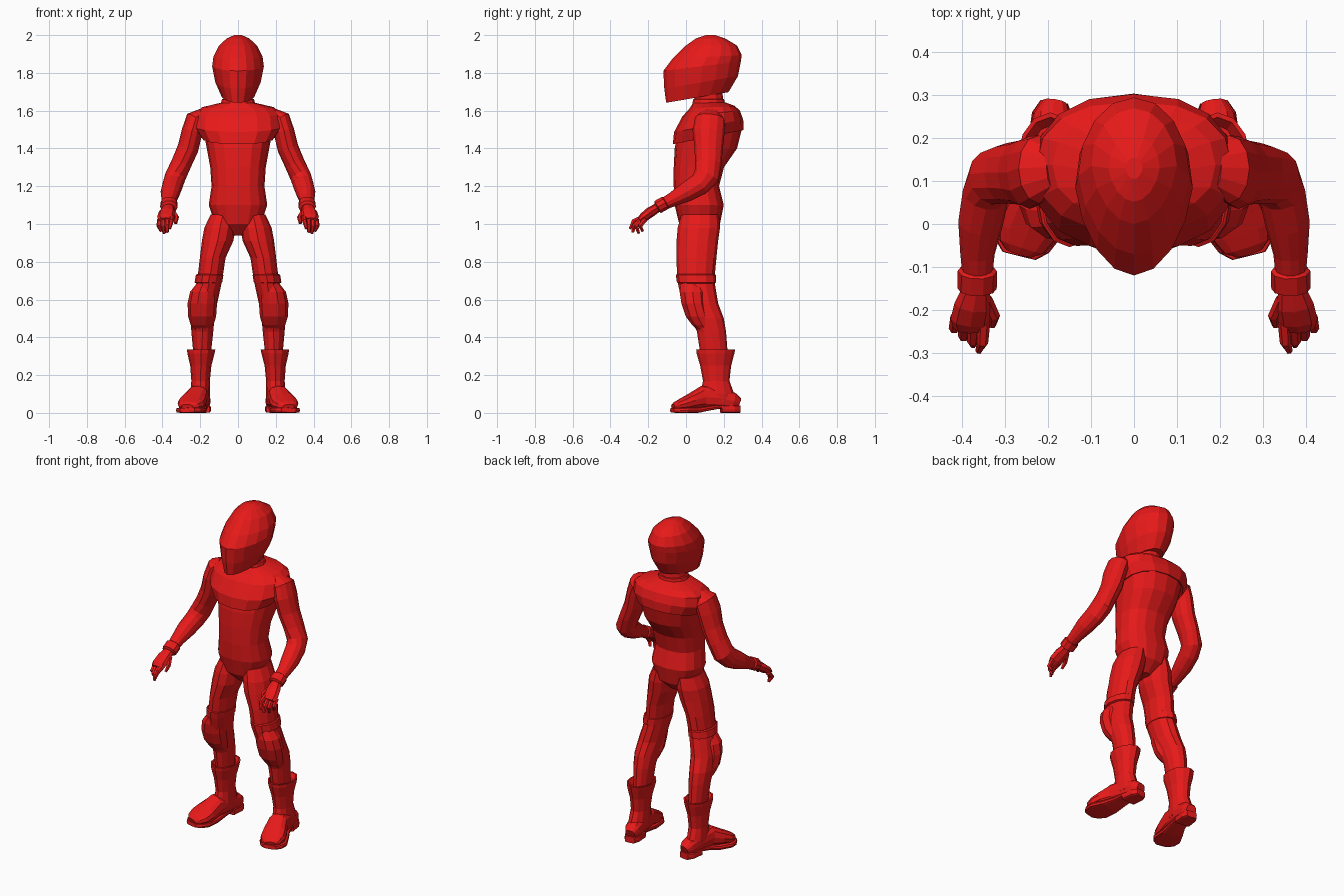
import bpy, bmesh, math
from mathutils import Vector

red = bpy.data.materials.new("red_suit")
red.diffuse_color = (0.8, 0.01, 0.01, 1)


def loft(name, rings, n=12, path=False, mirror=False, e=1.0, pinch=0.0):
    """Skin elliptical rings (x, y, z, half_a, half_b[, tilt]); path=True turns them along the path."""
    bm = bmesh.new()
    loops = []
    pts = [Vector(r[:3]) for r in rings]
    for i, r in enumerate(rings):
        u, v = Vector((1, 0, 0)), Vector((0, 1, 0))
        if path:
            t = (pts[min(i + 1, len(pts) - 1)] - pts[max(i - 1, 0)]).normalized()
            u = (u - t * u.dot(t)).normalized()
            v = t.cross(u)
        tilt = r[5] if len(r) > 5 else 0
        loop = []
        for k in range(n):
            a = 2 * math.pi * k / n
            c, s = round(math.cos(a), 6), round(math.sin(a), 6)
            c = math.copysign(abs(c) ** e, c)
            s = math.copysign(abs(s) ** e, s)
            c *= 1 - pinch * max(0, -s)
            p = pts[i] + u * (c * r[3]) + v * (s * r[4])
            p.z += tilt * s * r[4]
            loop.append(bm.verts.new(p))
        loops.append(loop)
    for a, b in zip(loops, loops[1:]):
        for k in range(n):
            j = (k + 1) % n
            bm.faces.new((a[k], a[j], b[j], b[k]))
    bm.faces.new(loops[0][::-1])
    bm.faces.new(loops[-1])
    bmesh.ops.recalc_face_normals(bm, faces=bm.faces)
    me = bpy.data.meshes.new(name)
    bm.to_mesh(me)
    bm.free()
    me.materials.append(red)
    ob = bpy.data.objects.new(name, me)
    bpy.context.collection.objects.link(ob)
    if mirror:
        ob.modifiers.new("mirror", 'MIRROR').use_mirror_merge = False
    return ob


# helmet with forward-jutting chin
loft("helmet", [
    (0, .07, 1.675, .06, .12, .17), (0, .06, 1.67, .085, .165, .17),
    (0, .08, 1.75, .12, .195, .17), (0, .085, 1.835, .137, .205, .12),
    (0, .112, 1.885, .130, .183, .05), (0, .135, 1.945, .10, .135),
    (0, .13, 1.982, .06, .078), (0, .13, 2.0, .02, .025)], n=16, pinch=.15)

# neck and collar
loft("neck", [(0, .12, 1.58, .085, .085), (0, .12, 1.65, .078, .078), (0, .12, 1.72, .07, .07)])
loft("collar", [(0, .12, 1.62, .095, .09), (0, .12, 1.66, .085, .082), (0, .12, 1.665, .07, .07)])

# torso from crotch to shoulders
loft("torso", [
    (0, .07, .94, .03, .05), (0, .072, 1.0, .12, .108), (0, .07, 1.1, .155, .13),
    (0, .055, 1.2, .14, .12), (0, .068, 1.3, .147, .133), (0, .105, 1.4, .165, .165),
    (0, .127, 1.5, .185, .168), (0, .14, 1.58, .16, .13), (0, .125, 1.63, .09, .09)],
    n=16, e=.85)

# shoulder yoke overhanging the chest
loft("yoke", [
    (0, .12, 1.475, .17, .155, .2), (0, .117, 1.46, .195, .187, .2),
    (0, .12, 1.52, .235, .183, .18), (0, .133, 1.585, .228, .152, .1),
    (0, .138, 1.618, .19, .12, .06), (0, .122, 1.642, .09, .085, .03)], n=16, e=.85)

# bent arms reaching forward
loft("arm", [
    (.185, .13, 1.585, .03, .05), (.222, .127, 1.555, .055, .08),
    (.243, .12, 1.49, .055, .085), (.265, .12, 1.40, .056, .075),
    (.30, .118, 1.32, .054, .07), (.332, .108, 1.25, .056, .068),
    (.345, .07, 1.21, .055, .06), (.358, .0, 1.168, .052, .052),
    (.365, -.07, 1.13, .040, .038), (.365, -.13, 1.1, .034, .03)], path=True, mirror=True)
loft("glove_cuff", [
    (.365, -.105, 1.115, .036, .032), (.365, -.11, 1.112, .046, .038),
    (.366, -.15, 1.09, .046, .038), (.366, -.155, 1.087, .03, .026)],
    n=10, path=True, mirror=True)

# hands and curled fingers
loft("palm", [
    (.367, -.145, 1.09, .03, .024), (.375, -.19, 1.062, .044, .028),
    (.382, -.225, 1.035, .046, .025), (.383, -.245, 1.02, .038, .017)],
    n=8, path=True, mirror=True)
fingers = {
    "index_finger": [(.35, -.23, 1.035), (.353, -.277, 1.015), (.362, -.296, .975)],
    "middle_finger": [(.372, -.23, 1.03), (.376, -.275, .99), (.375, -.282, .955)],
    "ring_finger": [(.395, -.23, 1.025), (.397, -.262, .985), (.39, -.25, .95)],
    "little_finger": [(.413, -.215, 1.025), (.419, -.243, .99), (.407, -.23, .962)],
    "thumb": [(.345, -.175, 1.065), (.325, -.215, 1.035), (.33, -.237, 1.003)],
}
for name, path in fingers.items():
    loft(name, [(*p, r, r) for p, r in zip(path, (.015, .013, .008))], n=6, path=True, mirror=True)

# legs
loft("leg", [
    (.08, .075, 1.05, .065, .10), (.095, .068, .98, .083, .112), (.108, .06, .91, .083, .11),
    (.134, .055, .82, .068, .106), (.15, .052, .7, .066, .098), (.178, .075, .58, .068, .095),
    (.188, .112, .5, .063, .088), (.189, .135, .43, .058, .077), (.19, .15, .30, .045, .072)],
    mirror=True)

# knee band and knee pad
loft("knee_band", [
    (.15, .052, .735, .066, .098), (.15, .052, .73, .073, .106),
    (.157, .056, .69, .073, .104), (.158, .056, .685, .062, .09)], mirror=True)
loft("knee_pad", [
    (.165, .03, .69, .05, .06), (.182, .035, .64, .072, .072), (.189, .042, .58, .078, .07),
    (.19, .062, .51, .074, .066), (.19, .085, .465, .06, .055), (.19, .1, .44, .045, .04)],
    n=10, mirror=True)

# boots
loft("boot_shaft", [
    (.193, .155, .31, .048, .075), (.195, .157, .335, .066, .092), (.195, .157, .335, .075, .103),
    (.196, .156, .315, .072, .10), (.197, .157, .25, .056, .082), (.198, .16, .17, .049, .07),
    (.2, .165, .10, .053, .09), (.2, .165, .06, .05, .09)], mirror=True)
loft("boot_foot", [
    (.185, .28, .05, .03, .03), (.19, .25, .062, .046, .045), (.2, .17, .08, .052, .06),
    (.215, .09, .082, .057, .062), (.235, .03, .06, .07, .045), (.25, -.015, .045, .073, .036),
    (.262, -.05, .037, .058, .025), (.268, -.068, .032, .032, .014)],
    path=True, mirror=True, e=.8)
loft("boot_heel", [
    (.186, .285, .02, .032, .02), (.19, .255, .02, .048, .02), (.198, .185, .02, .05, .02)],
    path=True, mirror=True, e=.4)
loft("boot_sole", [
    (.2, .19, .032, .042, .008), (.212, .125, .025, .05, .012), (.23, .06, .014, .066, .014),
    (.25, -.01, .014, .082, .014), (.262, -.05, .014, .066, .014), (.268, -.074, .015, .04, .012)],
    path=True, mirror=True, e=.4)
